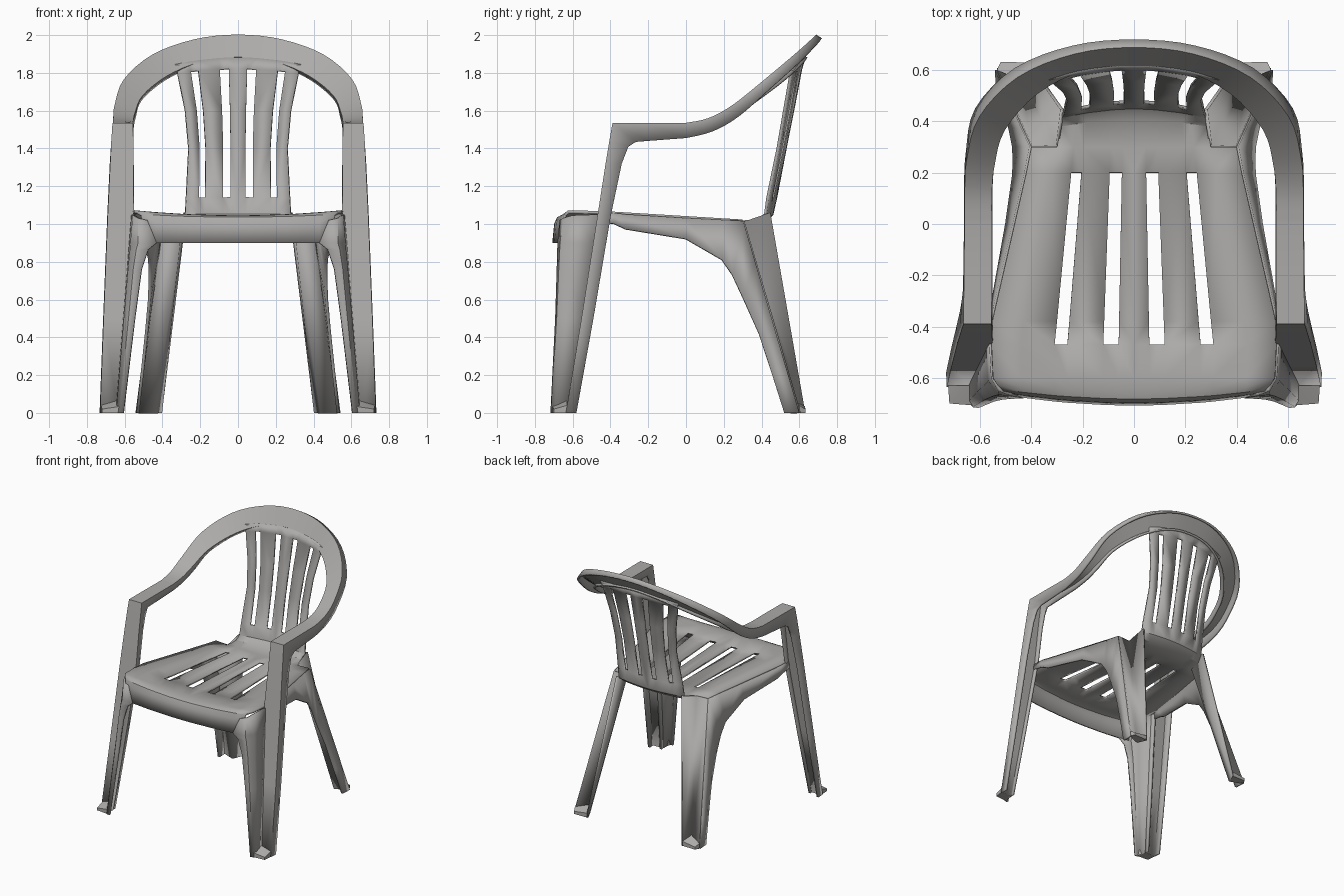
import bpy, bmesh
from mathutils import Vector

mat = bpy.data.materials.new("grey plastic")
mat.diffuse_color = (0.42, 0.41, 0.40, 1)


def finish(obj, angle=0.6):
    obj.data.materials.append(mat)
    m = obj.modifiers.new("mirror", 'MIRROR')
    m.use_clip = True
    bpy.ops.object.select_all(action='DESELECT')
    obj.select_set(True)
    bpy.context.view_layer.objects.active = obj
    bpy.ops.object.shade_smooth_by_angle(angle=angle)


def sheet(name, rows, skip=lambda r, c: False, thick=0.016):
    """Thin moulded sheet lofted through rows of points, mirrored in x."""
    bm = bmesh.new()
    vs = [[bm.verts.new(p) for p in row] for row in rows]
    for r in range(len(rows) - 1):
        for c in range(len(rows[0]) - 1):
            if not skip(r, c):
                bm.faces.new((vs[r][c], vs[r][c + 1], vs[r + 1][c + 1], vs[r + 1][c]))
    bmesh.ops.delete(bm, geom=[v for v in bm.verts if not v.link_faces], context='VERTS')
    bmesh.ops.recalc_face_normals(bm, faces=bm.faces)
    me = bpy.data.meshes.new(name)
    bm.to_mesh(me)
    bm.free()
    obj = bpy.data.objects.new(name, me)
    bpy.context.collection.objects.link(obj)
    finish(obj)
    s = obj.modifiers.new("thickness", 'SOLIDIFY')
    s.thickness = thick
    s.offset = 0
    return obj


def block(name, base, heights):
    """Four-cornered foot with a sloping top."""
    bm = bmesh.new()
    lo = [bm.verts.new((x, y, 0)) for x, y in base]
    hi = [bm.verts.new((x, y, h)) for (x, y), h in zip(base, heights)]
    bm.faces.new(lo)
    bm.faces.new((hi[0], hi[1], hi[2]))
    bm.faces.new((hi[0], hi[2], hi[3]))
    for i in range(4):
        j = (i + 1) % 4
        bm.faces.new((lo[i], lo[j], hi[j], hi[i]))
    bmesh.ops.recalc_face_normals(bm, faces=bm.faces)
    me = bpy.data.meshes.new(name)
    bm.to_mesh(me)
    bm.free()
    obj = bpy.data.objects.new(name, me)
    bpy.context.collection.objects.link(obj)
    finish(obj, 0.3)


def smooth(rows, n=4):
    """Catmull-Rom refinement of a list of point rows."""
    rows = [[Vector(p) for p in r] for r in rows]
    out = []
    for i in range(len(rows) - 1):
        a, b = rows[max(i - 1, 0)], rows[i]
        c, d = rows[i + 1], rows[min(i + 2, len(rows) - 1)]
        for k in range(n):
            t = k / n
            out.append([0.5 * (2 * q + (r - p) * t + (2 * p - 5 * q + 4 * r - s) * t * t
                               + (3 * q - p - 3 * r + s) * t ** 3)
                        for p, q, r, s in zip(a, b, c, d)])
    return out + [rows[-1]]


# Seat, front apron and slatted back: y, z, slot scale, c, edge, y bow, z bow
profile = [
    (-.70, .90, 1, .43, .50, -.0145, 0),
    (-.69, 1.0, 1, .43, .505, -.0145, .003),
    (-.677, 1.03, 1, .43, .515, -.013, .006),
    (-.65, 1.037, 1, .44, .535, -.008, .008),
    (-.60, 1.038, 1, .44, .55, 0, .008),
    (-.47, 1.033, 1, .44, .556, 0, .008),
    (-.38, 1.03, .97, .43, .553, 0, .008),
    (.20, 1.01, .79, .32, .42, 0, .006),
    (.30, 1.005, .76, .30, .40, 0, .006),
    (.41, 1.015, .72, .285, .38, .03, .003),
    (.455, 1.05, .69, .28, .37, .04, 0),
    (.475, 1.14, .67, .275, .37, .05, 0),
    (.525, 1.40, .66, .262, .37, .05, 0),
    (.565, 1.60, .71, .28, .37, .05, 0),
    (.607, 1.82, .81, .32, .37, .045, -.02),
    (.625, 1.88, .84, .335, .37, .045, -.03),
]
rows = []
for y, z, s, c, e, k, dz in profile:
    xs = [0, .06 * s, .12 * s, .26 * s, .31 * s, c, e]
    rows.append([(x, y - k * (x / .3) ** 2, z + dz * (x / .3) ** 2) for x in xs])
sheet("seat_and_back", rows, lambda r, c: (c in (1, 3) and (r in (5, 6) or 11 <= r <= 13))
      or (c == 5 and r >= 8))


# Armrest hoop running from the front post over the back: outer, inner, flange drop
def band(outer, inner, drop):
    o, i, d = Vector(outer), Vector(inner), Vector(drop)
    return [i + d * 0.55, i, o, o + d]


post = [
    band((.725, -.63, 0), (.64, -.63, 0), (0, .05, 0)),
    band((.706, -.548, .5), (.60, -.548, .5), (0, .058, 0)),
    band((.684, -.462, 1.05), (.557, -.462, 1.05), (0, .065, 0)),
    band((.671, -.42, 1.32), (.56, -.42, 1.32), (0, .08, 0)),
    band((.665, -.40, 1.44), (.56, -.40, 1.44), (0, .095, -.03)),
    band((.66, -.385, 1.53), (.56, -.385, 1.53), (0, .12, -.095)),
    band((.658, -.22, 1.53), (.56, -.22, 1.53), (0, .02, -.09)),
]
arc = [
    band((.655, 0, 1.53), (.56, 0, 1.53), (0, 0, -.075)),
    band((.655, .12, 1.555), (.56, .12, 1.545), (0, .02, -.065)),
    band((.648, .25, 1.625), (.55, .23, 1.59), (0, .03, -.055)),
    band((.60, .42, 1.76), (.51, .37, 1.68), (.012, .03, -.04)),
    band((.45, .575, 1.89), (.38, .515, 1.785), (.01, .03, -.03)),
    band((.23, .665, 1.97), (.20, .603, 1.86), (.005, .027, -.02)),
    band((0, .69, 1.995), (0, .625, 1.885), (0, .025, -.018)),
]
mirrored = [Vector((-p.x, p.y, p.z)) for p in arc[-2]]
sheet("armrest_hoop", post + smooth(arc + [mirrored])[:-4])

# Front leg: curved sheet between the apron and the post
leg = [
    [(.48, -.662, 1.02), (.525, -.645, 1.03), (.55, -.60, 1.045), (.557, -.462, 1.05)],
    [(.43, -.673, .90), (.525, -.66, .90), (.562, -.61, .90), (.569, -.486, .90)],
    [(.475, -.674, .865), (.535, -.662, .86), (.565, -.615, .86), (.572, -.492, .86)],
    [(.51, -.677, .76), (.55, -.667, .76), (.575, -.625, .76), (.579, -.508, .76)],
    [(.545, -.685, .50), (.575, -.678, .50), (.597, -.645, .50), (.60, -.548, .50)],
    [(.605, -.71, 0), (.625, -.708, 0), (.638, -.69, 0), (.64, -.63, 0)],
]
sheet("front_leg", leg)
block("front_foot", [(.64, -.63), (.62, -.708), (.72, -.70), (.725, -.63)],
      [.065, .035, .02, .04])


# Rear leg: open channel below the rear corner of the seat
def crease(z):
    return Vector((.535, .60, 0)).lerp(Vector((.40, .30, 1.02)), z / 1.02)


sheet("rear_leg", [
    [crease(1.015), (.30, .30, 1.01), (.28, .445, 1.06)],
    [crease(0), (.44, .56, 0), (.41, .63, 0)],
])
block("rear_foot", [(.44, .56), (.535, .60), (.52, .632), (.41, .63)],
      [.065, .04, .02, .035])

# Side skirt sweeping from under the armrest down into the rear leg
skirt = [
    [(.557, -.46, 1.057), (.565, -.455, 1.01)],
    [(.553, -.38, 1.057), (.565, -.38, 1.0)],
    [(.54, -.32, 1.05), (.552, -.32, .972)],
    [(.466, 0, 1.03), (.495, 0, .92)],
    [(.42, .20, 1.02), (.468, .19, .81)],
    [crease(1.015), (.466, .245, .73)],
    [crease(.8), (.468, .30, .61)],
    [crease(.45), (.485, .385, .42)],
    [crease(.2), (.508, .457, .2)],
    [crease(0), (.53, .52, 0)],
]
sheet("side_skirt", skirt)
